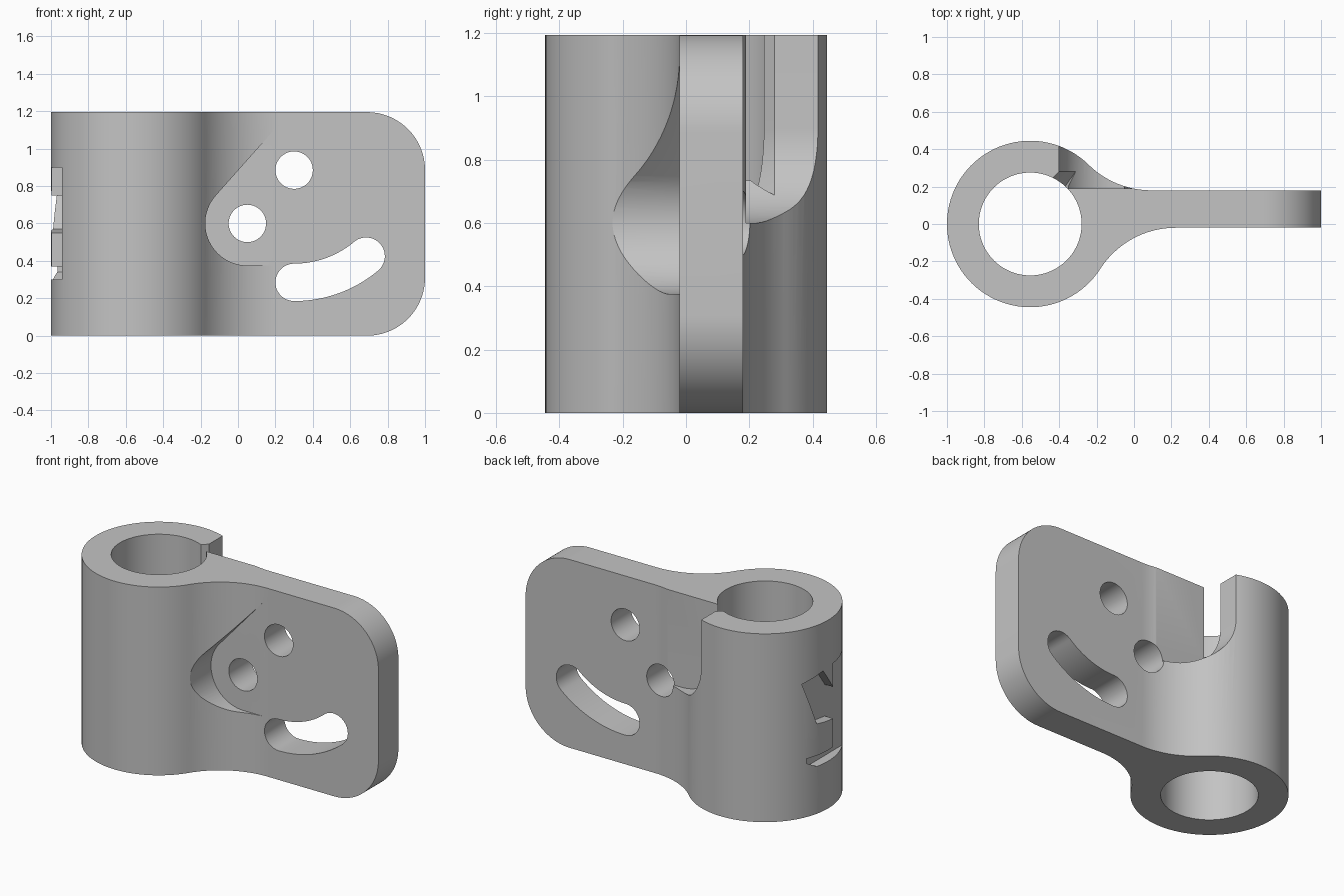
import bpy, bmesh
from math import sin, cos, radians, degrees, atan2, sqrt

cube = bpy.data.objects.get("Cube")
if cube:
    bpy.data.objects.remove(cube, do_unlink=True)

HEIGHT = 1.195
RING_X, RING_R, BORE_R = -0.555, 0.445, 0.275
FRONT, BACK, FILLET = -0.02, 0.18, 0.48
BIG = 2.0

grey = bpy.data.materials.new("plain_grey")
grey.use_nodes = True
grey.diffuse_color = (0.55, 0.55, 0.55, 1)
grey.node_tree.nodes["Principled BSDF"].inputs["Base Color"].default_value = grey.diffuse_color


def arc(cx, cy, r, a, b, n=24):
    return [(cx + r * cos(radians(a + (b - a) * i / n)),
             cy + r * sin(radians(a + (b - a) * i / n))) for i in range(n + 1)]


def circle(cx, cy, r, n=64):
    return arc(cx, cy, r, 0, 360, n)[:-1]


def prism(name, axis, low, high, outline, end_outline=None):
    """Extrude an outline along an axis, optionally lofting to a second outline."""
    place = {"x": lambda a, b, c: (c, a, b),
             "y": lambda a, b, c: (a, c, b),
             "z": lambda a, b, c: (a, b, c)}[axis]
    bm = bmesh.new()
    start = [bm.verts.new(place(a, b, low)) for a, b in outline]
    end = [bm.verts.new(place(a, b, high)) for a, b in end_outline or outline]
    bm.faces.new(start)
    bm.faces.new(end)
    for i in range(len(start)):
        bm.faces.new((start[i - 1], start[i], end[i], end[i - 1]))
    bmesh.ops.recalc_face_normals(bm, faces=bm.faces)
    mesh = bpy.data.meshes.new(name)
    bm.to_mesh(mesh)
    bm.free()
    mesh.materials.append(grey)
    obj = bpy.data.objects.new(name, mesh)
    bpy.context.collection.objects.link(obj)
    return obj


def combine(body, tool, operation="DIFFERENCE"):
    """Apply a boolean and discard its tool."""
    tool.hide_render = True
    mod = body.modifiers.new(tool.name, "BOOLEAN")
    mod.operation, mod.solver, mod.object = operation, "EXACT", tool
    bpy.context.view_layer.objects.active = body
    bpy.ops.object.modifier_apply(modifier=mod.name)
    bpy.data.objects.remove(tool, do_unlink=True)


# Plan outline: clamp ring blended into the flat plate by two tangent fillets
reach = RING_R + FILLET
back_y, front_y = BACK + FILLET, FRONT - FILLET
back_dx, front_dx = sqrt(reach**2 - back_y**2), sqrt(reach**2 - front_y**2)
back_a, front_a = degrees(atan2(back_y, back_dx)), degrees(atan2(front_y, front_dx))
plan = [(1, FRONT), (1, BACK)]
plan += arc(RING_X + back_dx, back_y, FILLET, 270, 180 + back_a)
plan += arc(RING_X, 0, RING_R, back_a, 360 + front_a, 72)[1:]
plan += arc(RING_X + front_dx, front_y, FILLET, 180 + front_a, 90)[1:]
bracket = prism("clamp_bracket", "z", -0.1, HEIGHT + 0.1, plan)

# Side outline: rounded corners on the free end of the plate
corner = 0.31
side = [(-1.2, 0)] + arc(1 - corner, corner, corner, -90, 0)
side += arc(1 - corner, HEIGHT - corner, corner, 0, 90) + [(-1.2, HEIGHT)]
combine(bracket, prism("side_limits", "y", -BIG, BIG, side), "INTERSECT")

# Bore through the ring
combine(bracket, prism("bore", "z", -BIG, BIG, circle(RING_X, 0, BORE_R, 72)))

# Recess in the front fillet around the pivot hole
pocket = arc(0.05, 0.6, 0.225, 139, 270) + [(0.3, 0.375), (0.3, 1.22)]
combine(bracket, prism("front_pocket", "y", -BIG, FRONT - 0.001, pocket))


# Notch in the back of the ring, with a bevel where it meets the bore
def notch(grow, last, corner_points):
    top = [(corner_points[0], 1.4), (-0.4 - grow, 1.4)]
    return top + arc(-0.1, 0.9, 0.3 + grow, 180, last) + corner_points[1]


combine(bracket, prism("back_notch", "y", 0.19, BIG, notch(0, 270, (0.3, [(0.3, 0.6)]))))
combine(bracket, prism("notch_bevel", "y", 0.19, 0.28,
                       notch(0.09, 225, (-0.2, [])), notch(0, 225, (-0.2, []))))

# Two round holes and the curved adjustment slot centred on the upper one
for x, z in ((0.3, 0.885), (0.05, 0.6)):
    combine(bracket, prism("bolt_hole", "y", -BIG, BIG, circle(x, z, 0.1)))
slot = arc(0.3, 0.885, 0.7, -90, -50)
slot += arc(0.685, 0.425, 0.1, -50, 130)[1:]
slot += arc(0.3, 0.885, 0.5, -50, -90)[1:]
slot += arc(0.3, 0.285, 0.1, 90, 270)[1:-1]
combine(bracket, prism("curved_slot", "y", -BIG, BIG, slot))

# Shallow flat-bottomed recess on the outer side of the ring
recess = [(-0.25, 0.3), (0.1, 0.3), (0.17, 0.34), (0.17, 0.37), (-0.05, 0.37),
          (-0.05, 0.55), (0.1, 0.57), (0.2, 0.85), (0.05, 0.89), (-0.05, 0.75),
          (-0.05, 0.9), (-0.25, 0.9)]
combine(bracket, prism("side_recess", "x", -1.2, -0.94, recess))

# Smooth curved faces, crisp edges
bpy.ops.object.select_all(action="DESELECT")
bracket.select_set(True)
bpy.context.view_layer.objects.active = bracket
bpy.ops.object.shade_smooth_by_angle(angle=radians(25))
